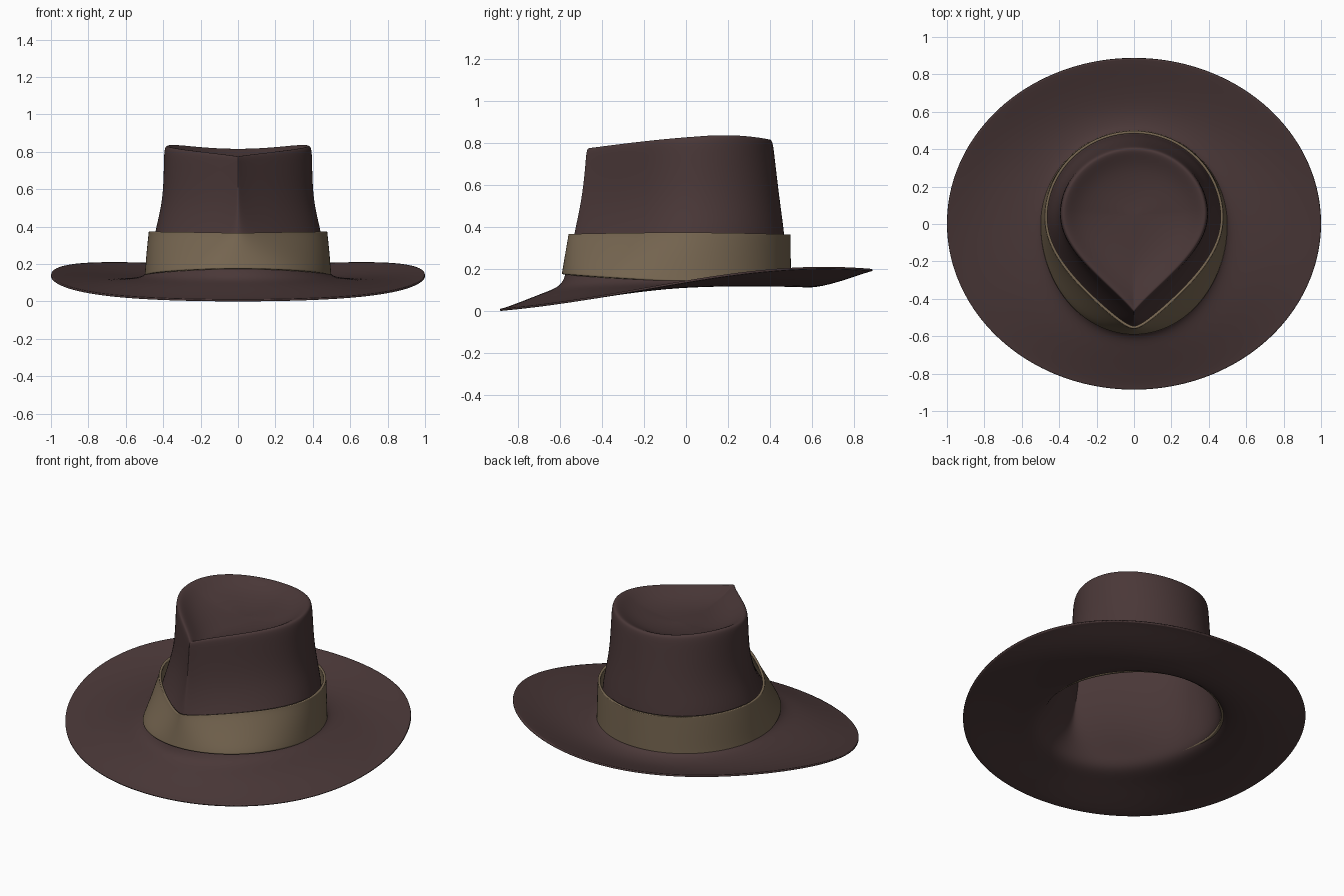
import bpy, bmesh
from math import sin, cos, pi, sqrt

SEGMENTS = 64

if "Cube" in bpy.data.objects:
    bpy.data.objects.remove(bpy.data.objects["Cube"], do_unlink=True)


def make_material(name, rgb):
    mat = bpy.data.materials.new(name)
    mat.use_nodes = True
    color = (*rgb, 1.0)
    mat.diffuse_color = color
    shader = mat.node_tree.nodes["Principled BSDF"]
    shader.inputs["Base Color"].default_value = color
    shader.inputs["Roughness"].default_value = 0.8
    return mat


def ring(bm, width, back, front, centre, point, z_front, z_side, z_back):
    """Closed loop: round at the back, pinched to a tip in front by 'point'."""
    verts = []
    for i in range(SEGMENTS):
        a = 2 * pi * i / SEGMENTS
        t = cos(a)
        x = -width * sin(a)
        y = centre + t * (back - centre)
        if t < 0:
            u = min(-t, 1)
            y = centre - u * (centre - front)
            oval = sqrt(max(0, 1 - u * u))
            tear = max(0, cos(pi * u / 2)) ** 1.2
            x = width * ((1 - point) * oval + point * tear)
            x = -x if sin(a) > 0 else x
            if i == SEGMENTS // 2:
                x = 0
        z = (z_side + (z_back - z_front) / 2 * sin(pi * t / 2)
             + ((z_back + z_front) / 2 - z_side) * t * t)
        verts.append(bm.verts.new((x, y, z)))
    return verts


def loft(name, rows, material, thickness, peak=None):
    bm = bmesh.new()
    loops = [ring(bm, *row) for row in rows]
    for low, high in zip(loops, loops[1:]):
        for i in range(SEGMENTS):
            j = (i + 1) % SEGMENTS
            bm.faces.new((low[i], low[j], high[j], high[i]))
    if peak:
        top = bm.verts.new(peak)
        last = loops[-1]
        for i in range(SEGMENTS):
            bm.faces.new((last[i], last[(i + 1) % SEGMENTS], top))
    mesh = bpy.data.meshes.new(name)
    bm.to_mesh(mesh)
    bm.free()
    mesh.materials.append(material)
    for poly in mesh.polygons:
        poly.use_smooth = True
    obj = bpy.data.objects.new(name, mesh)
    bpy.context.collection.objects.link(obj)
    smooth = obj.modifiers.new("smooth_form", "SUBSURF")
    smooth.levels = smooth.render_levels = 2
    shell = obj.modifiers.new("thickness", "SOLIDIFY")
    shell.thickness = thickness
    shell.offset = -1
    return obj


felt = make_material("dark_brown_felt", (0.068, 0.039, 0.039))
ribbon = make_material("tan_ribbon", (0.185, 0.135, 0.083))

# Felt body: brim edge, brim valley, crown wall, crown rim, dished top
# width, back, front, centre, point, z front, z side, z back
body = [
    (1.00, .887, -.887, 0, 0, .010, .145, .200),
    (.97, .855, -.86, 0, 0, .016, .140, .192),
    (.84, .74, -.77, 0, 0, .050, .122, .152),
    (.68, .62, -.68, 0, 0, .086, .119, .120),
    (.55, .54, -.615, 0, 0, .110, .124, .122),
    (.495, .495, -.585, 0, 0, .140, .140, .140),
    (.475, .480, -.570, 0, .1, .190, .180, .180),
    (.460, .475, -.550, .02, .45, .270, .270, .270),
    (.445, .468, -.532, .04, .75, .370, .370, .370),
    (.412, .450, -.503, .05, .88, .500, .500, .500),
    (.399, .435, -.486, .05, .92, .620, .620, .620),
    (.397, .420, -.477, .05, .94, .730, .760, .750),
    (.394, .413, -.473, .05, .95, .767, .815, .803),
    (.383, .402, -.462, .05, .95, .779, .835, .821),
    (.355, .372, -.430, .05, .95, .768, .824, .808),
    (.290, .300, -.350, .05, .90, .740, .778, .772),
    (.180, .190, -.210, .05, .70, .725, .748, .750),
    (.070, .110, -.040, .05, .40, .735, .740, .742),
]
loft("hat_body", body, felt, .010, peak=(0, .04, .740))

# Ribbon band: round at the base, pinched at the top edge
band = [
    (.500, .500, -.592, 0, 0, .176, .138, .140),
    (.497, .500, -.588, 0, .05, .200, .170, .170),
    (.489, .499, -.575, .015, .35, .275, .275, .275),
    (.480, .498, -.562, .03, .62, .350, .355, .350),
    (.478, .498, -.560, .03, .66, .366, .373, .364),
]
loft("hat_band", band, ribbon, .014)
